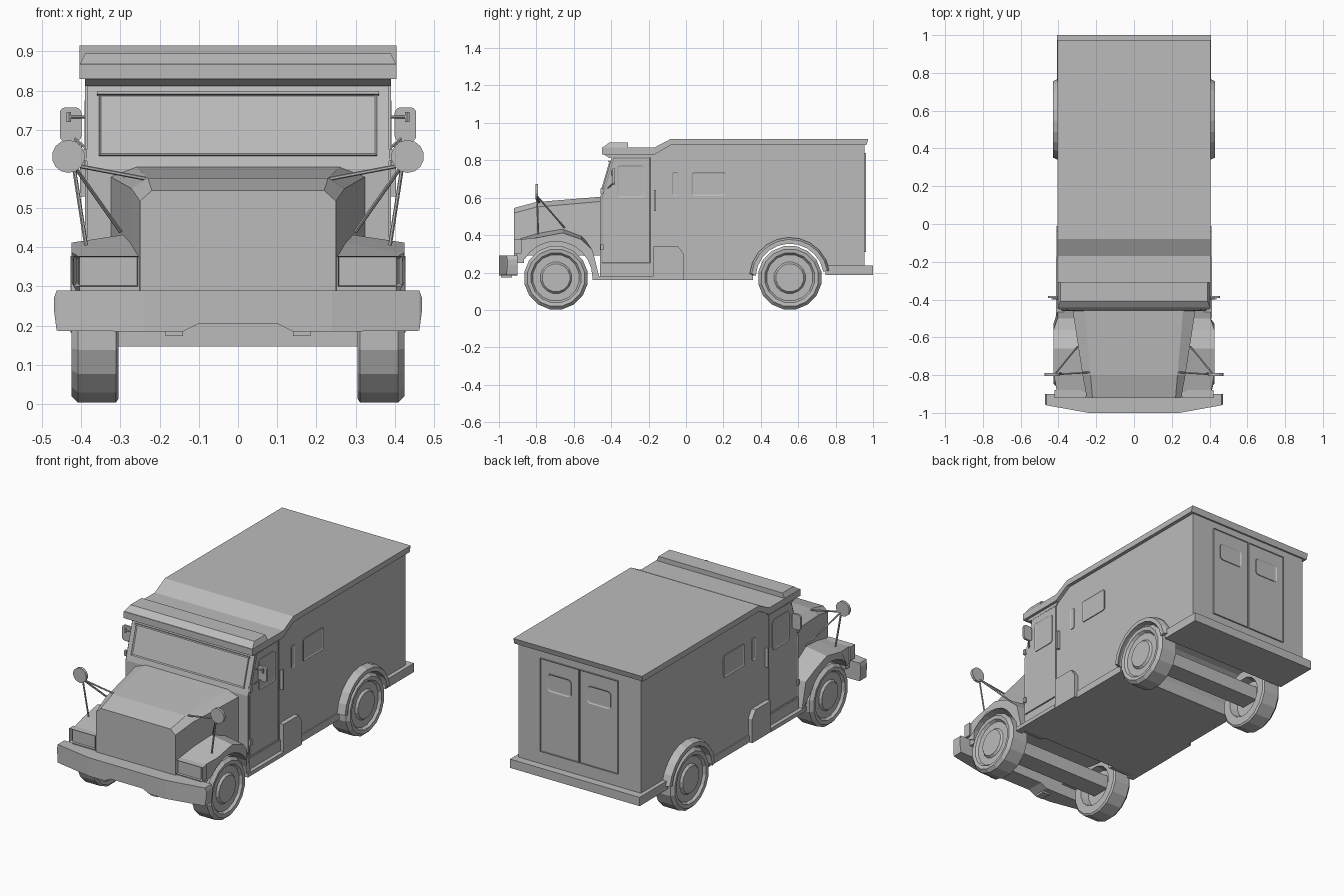
import bpy, bmesh
from math import sin, cos, pi, atan2
from mathutils import Matrix, Vector

if "Cube" in bpy.data.objects:
    bpy.data.objects.remove(bpy.data.objects["Cube"])

paint = bpy.data.materials.new("grey_paint")
paint.use_nodes = True
grey = (0.5, 0.5, 0.5, 1)
paint.diffuse_color = grey
paint.node_tree.nodes["Principled BSDF"].inputs["Base Color"].default_value = grey


def frame(u, v, w, origin=(0, 0, 0)):
    m = Matrix((u, v, w)).transposed().to_4x4()
    m.translation = origin
    return m


def side(x):
    return frame((0, 1, 0), (0, 0, 1), (1, 0, 0), (x, 0, 0))


def back(y):
    return frame((-1, 0, 0), (0, 0, 1), (0, 1, 0), (0, y, 0))


def front(y):
    return frame((1, 0, 0), (0, 0, 1), (0, -1, 0), (0, y, 0))


def finish(name, bm, mirror=False):
    bmesh.ops.recalc_face_normals(bm, faces=bm.faces)
    me = bpy.data.meshes.new(name)
    bm.to_mesh(me)
    bm.free()
    me.materials.append(paint)
    ob = bpy.data.objects.new(name, me)
    bpy.context.collection.objects.link(ob)
    if mirror:
        ob.modifiers.new("Mirror", "MIRROR")
    return ob


def loft(name, rings, mirror=False, inset=None):
    """Skin matching rings of points and cap both ends; inset = (width, depth) on the last cap."""
    bm = bmesh.new()
    vs = [[bm.verts.new(p) for p in r] for r in rings]
    n = len(vs[0])
    for a, b in zip(vs, vs[1:]):
        for i in range(n):
            bm.faces.new((a[i], a[(i + 1) % n], b[(i + 1) % n], b[i]))
    bm.faces.new(vs[0][::-1])
    cap = bm.faces.new(vs[-1])
    bmesh.ops.recalc_face_normals(bm, faces=bm.faces)
    if inset:
        bmesh.ops.inset_region(bm, faces=[cap], thickness=inset[0], depth=-inset[1])
    return finish(name, bm, mirror)


def prism(name, pts, m, depth, mirror=False, inset=None):
    return loft(name, [[m @ Vector((u, v, w)) for u, v in pts] for w in (0, depth)], mirror, inset)


def rect(u0, u1, v0, v1, r=0):
    if not r:
        return [(u0, v0), (u1, v0), (u1, v1), (u0, v1)]
    corners = [(u1 - r, v1 - r, 0), (u0 + r, v1 - r, 1), (u0 + r, v0 + r, 2), (u1 - r, v0 + r, 3)]
    return [(u + r * cos((q + k / 3) * pi / 2), v + r * sin((q + k / 3) * pi / 2))
            for u, v, q in corners for k in range(4)]


def box(name, x0, x1, y0, y1, z0, z1, mirror=False):
    return prism(name, rect(y0, y1, z0, z1), side(x0), x1 - x0, mirror)


def arc(y, z, r, a0, a1, n=10):
    return [(y + r * cos(a0 + (a1 - a0) * i / n), z + r * sin(a0 + (a1 - a0) * i / n)) for i in range(n + 1)]


def rod(name, a, b, r, n=6):
    a, b = Vector(a), Vector(b)
    bm = bmesh.new()
    m = Matrix.Translation((a + b) / 2) @ (b - a).to_track_quat("Z", "Y").to_matrix().to_4x4()
    bmesh.ops.create_cone(bm, cap_ends=True, segments=n, radius1=r, radius2=r, depth=(b - a).length, matrix=m)
    return finish(name, bm, True)


FRONT_Y, REAR_Y, WHEEL_Z = -0.695, 0.555, 0.172

# Body shell with rear wheel well
well = arc(REAR_Y, WHEEL_Z, 0.198, 0.14, pi + 0.06)
prism("body", [(-.46, .16), (-.46, .6), (-.39, .84), (-.17, .84), (-.08, .89), (.955, .89), (.955, .2)]
      + well, side(-.385), .77)

# Roof cap and visor
prism("roof", [(-.45, .83), (-.45, .868), (-.17, .868), (-.08, .915), (.975, .915), (.965, .882),
               (-.08, .882), (-.17, .83)], side(-.405), .81)
prism("roof_underside", [(-.41, .812), (-.44, .832), (-.17, .832), (-.19, .812)], side(-.39), .78)
loft("visor", [[(s * .405, -.45, .865), (s * .39, -.41, .895), (s * .39, -.31, .895), (s * .405, -.31, .865)]
               for s in (-1, 1)])

# Windshield on the sloped cab front
tilt = atan2(.07, .24)
slope = frame((1, 0, 0), (0, sin(tilt), cos(tilt)), (0, -cos(tilt), sin(tilt)), (0, -.46, .6))
prism("windshield", rect(-.355, .355, .035, .2), slope, .006, inset=(.008, .005))
prism("windshield_top_trim", rect(-.36, .36, .196, .204), slope, .012)

# Hood
def hood_ring(y, w, low, shoulder, t, top):
    return [(-w, y, low), (-w, y, shoulder), (-t, y, top), (t, y, top), (w, y, shoulder), (w, y, low)]

loft("hood", [hood_ring(-.455, .325, .29, .58, .26, .605), hood_ring(-.8, .272, .29, .55, .23, .577),
              hood_ring(-.92, .25, .29, .518, .22, .545)])

# Front fenders: arch over the wheel, falling and narrowing outwards
top = [(-.91, .375), (-.79, .415), (-.66, .44), (-.56, .405), (-.5, .32), (-.46, .16)]
under = arc(FRONT_Y, WHEEL_Z, .195, 0, pi * .83)
rings = []
for x, drop in ((.24, 0), (.425, .028)):
    ring = []
    for y, z in top + under + [(-.91, .29)]:
        pinch = .02 if drop and (y < -.85 or y > -.51) else 0
        fall = drop if (y, z) in top and z > .38 else 0
        ring.append((x - pinch, y, z - fall))
    rings.append(ring)
loft("front_fender", rings, True)
prism("headlight_housing", rect(.255, .42, .3, .378), front(-.88), .04, True, (.012, .03))
box("bumper_bracket", .25, .4, -.91, -.865, .25, .3, True)

# Front bumper with swept ends and a raised middle
spans = [(.47, .955, .24, .27), (.463, .96, .187, .29), (.24, 1, .185, .29), (.14, 1, .185, .29), (.1, 1, .205, .29)]
spans = [(-x, *r) for x, *r in spans] + [(x, *r) for x, *r in spans[::-1]]
loft("front_bumper", [[(x, -f, lo), (x, -.9, lo), (x, -.9, hi), (x, -f, hi)] for x, f, lo, hi in spans])
box("tow_tab", .14, .185, -.99, -.93, .174, .19, True)

# Cab doors
door = [(-.452, .25), (-.19, .25), (-.19, .815), (-.388, .815), (-.452, .6)]
prism("cab_door", door, side(.383), .008, True, (.006, .003))
prism("door_window", rect(-.37, -.22, .6, .775, .02), side(.386), .006, True, (.01, .003))
prism("door_handle", rect(-.172, -.16, .53, .64), side(.383), .02, True)
for z in (.32, .62):
    box("door_hinge", .385, .398, -.456, -.44, z, z + .03, True)

# Side windows and gun slots
prism("side_window", rect(.03, .215, .61, .738, .014), side(.383), .007, True, (.008, .004))
prism("side_slot", rect(-.075, -.04, .61, .738, .014), side(.383), .005, True, (.005, .003))

# Sills and side lockers
box("door_step", .37, .412, -.5, -.175, .16, .182, True)
box("door_sill", .37, .39, -.455, -.175, .16, .245, True)
prism("side_locker", [(-.175, .16), (-.01, .16), (-.01, .295), (-.04, .338), (-.175, .338)],
      side(.37), .04, True)
box("side_sill", .37, .392, -.01, .355, .16, .2, True)

# Rear wheel flares
flare = arc(REAR_Y, WHEEL_Z, .216, .18, pi - .1) + arc(REAR_Y, WHEEL_Z, .192, pi - .06, .18)
loft("wheel_flare", [[(x, REAR_Y + (y - REAR_Y) * k, WHEEL_Z + (z - WHEEL_Z) * k) for y, z in flare]
                     for x, k in ((.37, 1), (.405, 1), (.428, .95))], True)

# Rear doors and step bumper
for s, label in ((1, "right"), (-1, "left")):
    a, b = sorted((s * .003, s * .245))
    prism("rear_door_" + label, rect(a, b, .31, .84), back(.953), .009, inset=(.005, .003))
    a, b = sorted((s * .05, s * .2))
    prism("rear_window_" + label, rect(a, b, .665, .765, .02), back(.957), .006, inset=(.007, .004))
box("rear_step", -.408, .408, .745, 1, .187, .237)

# Wheels: turned tyre and rim, plus axle beams
section = [(.001, .42), (.075, .42), (.085, .408), (.125, .408), (.135, .422), (.155, .425), (.172, .408),
           (.172, .312), (.162, .305), (.115, .305), (.105, .35), (.001, .35)]
for y, label in ((FRONT_Y, "front"), (REAR_Y, "rear")):
    turns = [pi * (i + .5) / 8 for i in range(16)]
    bm = bmesh.new()
    vs = [[bm.verts.new((x, y + r * cos(t), WHEEL_Z + r * sin(t))) for t in turns] for r, x in section]
    for a, b in zip(vs, vs[1:]):
        for i in range(16):
            j = (i + 1) % 16
            bm.faces.new((a[i], a[j], b[j], b[i]))
    bm.faces.new(vs[0])
    bm.faces.new(vs[-1][::-1])
    finish(label + "_wheel", bm, True)
    box(label + "_axle", -.35, .35, y - .055, y + .055, .147, .225)

# Door mirrors
prism("door_mirror", rect(.4, .455, .67, .757, .014), front(-.38), .012, True)
rod("door_mirror_arm", (.38, -.395, .733), (.435, -.395, .733), .004)
rod("door_mirror_post", (.432, -.395, .72), (.432, -.395, .745), .006)
rod("door_mirror_stay", (.384, -.42, .65), (.42, -.385, .68), .004)

# Round fender mirrors on struts
rod("round_mirror", (.433, -.805, .632), (.433, -.79, .632), .042, 14)
hub = (.42, -.797, .61)
for i, foot in enumerate([(.235, -.785, .575), (.388, -.79, .405), (.3, -.65, .44)]):
    rod("mirror_strut_%d" % (i + 1), hub, foot, .005)
